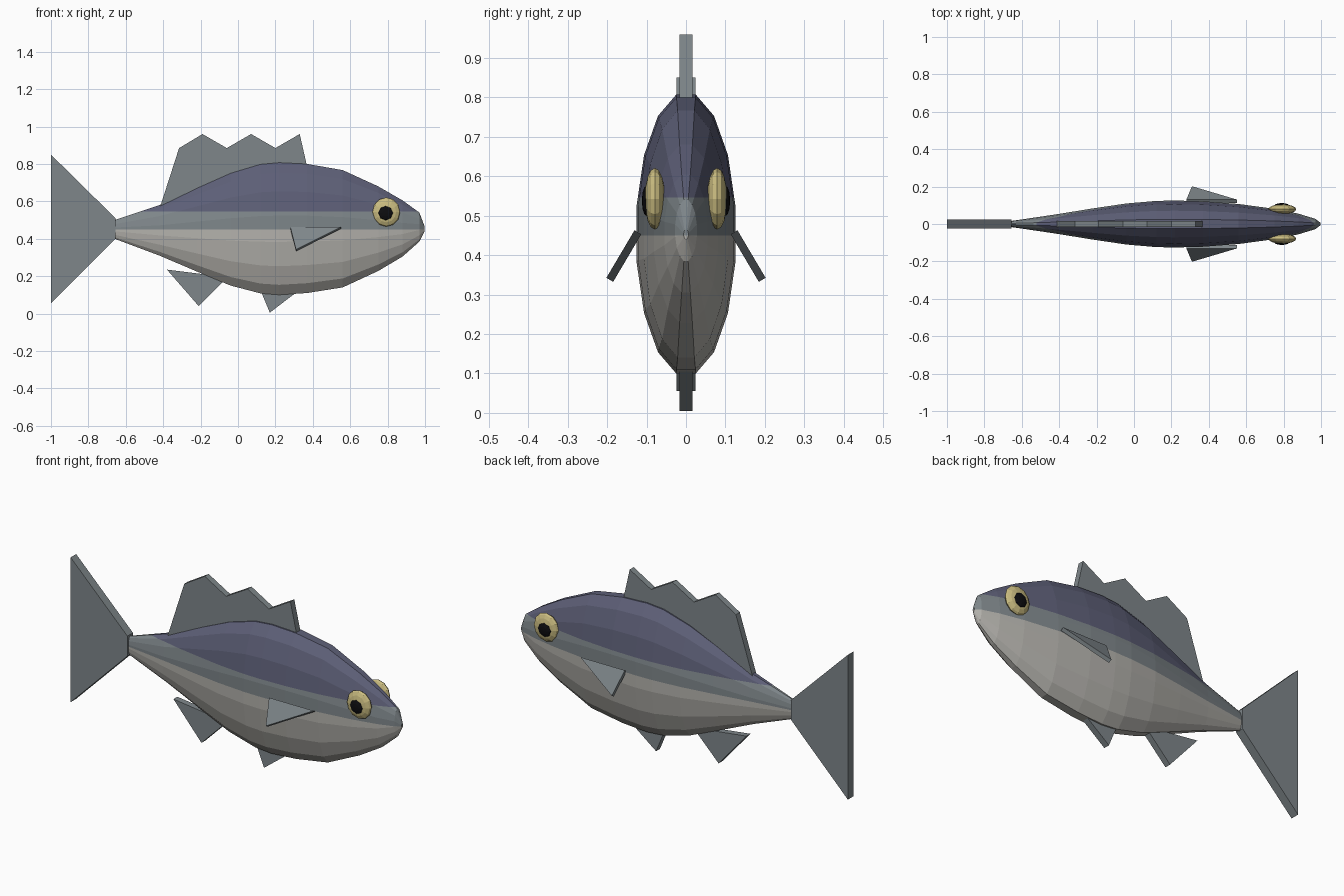
import bpy, bmesh, math
from mathutils import Vector, Matrix

cube = bpy.data.objects.get("Cube")
if cube:
    bpy.data.objects.remove(cube, do_unlink=True)


def material(name, rgb):
    m = bpy.data.materials.new(name)
    m.use_nodes = True
    m.diffuse_color = (*rgb, 1)
    m.node_tree.nodes["Principled BSDF"].inputs["Base Color"].default_value = (*rgb, 1)
    return m


BACK = material("navy back", (0.11, 0.115, 0.185))
GREY = material("slate grey", (0.21, 0.24, 0.255))
BELLY = material("pale belly", (0.45, 0.44, 0.41))
GOLD = material("gold iris", (0.6, 0.51, 0.22))
BLACK = material("black pupil", (0.004, 0.004, 0.005))


def finish(bm, name, *mats):
    bmesh.ops.recalc_face_normals(bm, faces=bm.faces)
    mesh = bpy.data.meshes.new(name)
    bm.to_mesh(mesh)
    bm.free()
    for m in mats:
        mesh.materials.append(m)
    obj = bpy.data.objects.new(name, mesh)
    bpy.context.collection.objects.link(obj)
    return obj


# Body: elliptical sections lofted along x (x, bottom, top, half width)
SECTIONS = [
    (-0.66, 0.40, 0.50, 0.016), (-0.42, 0.31, 0.58, 0.052),
    (-0.22, 0.225, 0.67, 0.085), (-0.04, 0.15, 0.75, 0.112),
    (0.12, 0.108, 0.798, 0.126), (0.22, 0.10, 0.807, 0.128),
    (0.37, 0.11, 0.80, 0.124), (0.56, 0.14, 0.767, 0.109),
    (0.75, 0.228, 0.68, 0.083), (0.88, 0.305, 0.605, 0.056),
    (0.97, 0.385, 0.54, 0.028), (0.998, 0.44, 0.465, 0.006),
]
SIDES = 16
bm = bmesh.new()
rings = []
for x, low, high, width in SECTIONS:
    ring = []
    for i in range(SIDES):
        a = math.tau * (i + 0.5) / SIDES
        z = (low + high) / 2 + (high - low) / 2 * math.sin(a) / math.cos(math.pi / SIDES)
        ring.append(bm.verts.new((x, width * math.cos(a), z)))
    rings.append(ring)
for r, s in zip(rings, rings[1:]):
    for i in range(SIDES):
        j = (i + 1) % SIDES
        bm.faces.new((r[i], r[j], s[j], s[i]))
bm.faces.new(rings[0])
bm.faces.new(rings[-1])

# Body colour bands, cut at two heights
BELLY_LINE, BACK_LINE = 0.45, 0.546
for height in (BELLY_LINE, BACK_LINE):
    bmesh.ops.bisect_plane(bm, geom=bm.verts[:] + bm.edges[:] + bm.faces[:],
                           plane_co=(0, 0, height), plane_no=(0, 0, 1))
for f in bm.faces:
    z = f.calc_center_median().z
    f.material_index = 2 if z < BELLY_LINE else 0 if z > BACK_LINE else 1
finish(bm, "body", BACK, GREY, BELLY)


# Fins: outlines extruded to slabs
def slab(name, outline, half, origin=(0, 0, 0), up=(0, 0, 1)):
    up = Vector(up).normalized()
    across = up.cross(Vector((1, 0, 0)))
    bm = bmesh.new()
    verts = [bm.verts.new(Vector(origin) + Vector((x, 0, 0)) + up * h - across * half)
             for x, h in outline]
    face = bm.faces.new(verts)
    new = bmesh.ops.extrude_face_region(bm, geom=[face])["geom"]
    bmesh.ops.translate(bm, vec=across * half * 2,
                        verts=[v for v in new if isinstance(v, bmesh.types.BMVert)])
    return finish(bm, name, GREY)


slab("dorsal_fin", [(-0.42, 0.56), (-0.315, 0.885), (-0.19, 0.96), (-0.06, 0.885),
                    (0.07, 0.96), (0.2, 0.885), (0.33, 0.96), (0.38, 0.74)], 0.017)
slab("tail_fin", [(-1, 0.85), (-1, 0.055), (-0.655, 0.40), (-0.655, 0.51)], 0.024)
slab("anal_fin", [(-0.38, 0.235), (-0.21, 0.04), (-0.06, 0.19), (-0.1, 0.23),
                  (-0.18, 0.21)], 0.017)
slab("pelvic_fin", [(0.11, 0.15), (0.17, 0.005), (0.36, 0.15)], 0.017)


# Eyes: flattened spheres with the poles facing sideways
def ball(name, centre, radii, segments, rows, mat):
    bm = bmesh.new()
    bmesh.ops.create_uvsphere(bm, u_segments=segments, v_segments=rows, radius=1)
    bmesh.ops.rotate(bm, verts=bm.verts, matrix=Matrix.Rotation(math.pi / 2, 3, "X"))
    bmesh.ops.scale(bm, verts=bm.verts, vec=radii)
    bmesh.ops.translate(bm, verts=bm.verts, vec=centre)
    return finish(bm, name, mat)


# Paired parts on both sides
for side, s in (("left", 1), ("right", -1)):
    # The front faces -y, so the two flanks are named near and far
    flank = "far" if s > 0 else "near"
    slab(flank + "_pectoral_fin", [(0.28, 0), (0.31, -0.14), (0.55, 0)], 0.01,
         origin=(0, s * 0.122, 0.458), up=(0, -s * 0.068, 0.115))
    ball(flank + "_eye", (0.793, s * 0.079, 0.543), (0.074, 0.026, 0.078), 12, 8, GOLD)
    ball(flank + "_pupil", (0.79, s * 0.099, 0.538), (0.04, 0.013, 0.04), 8, 6, BLACK)
